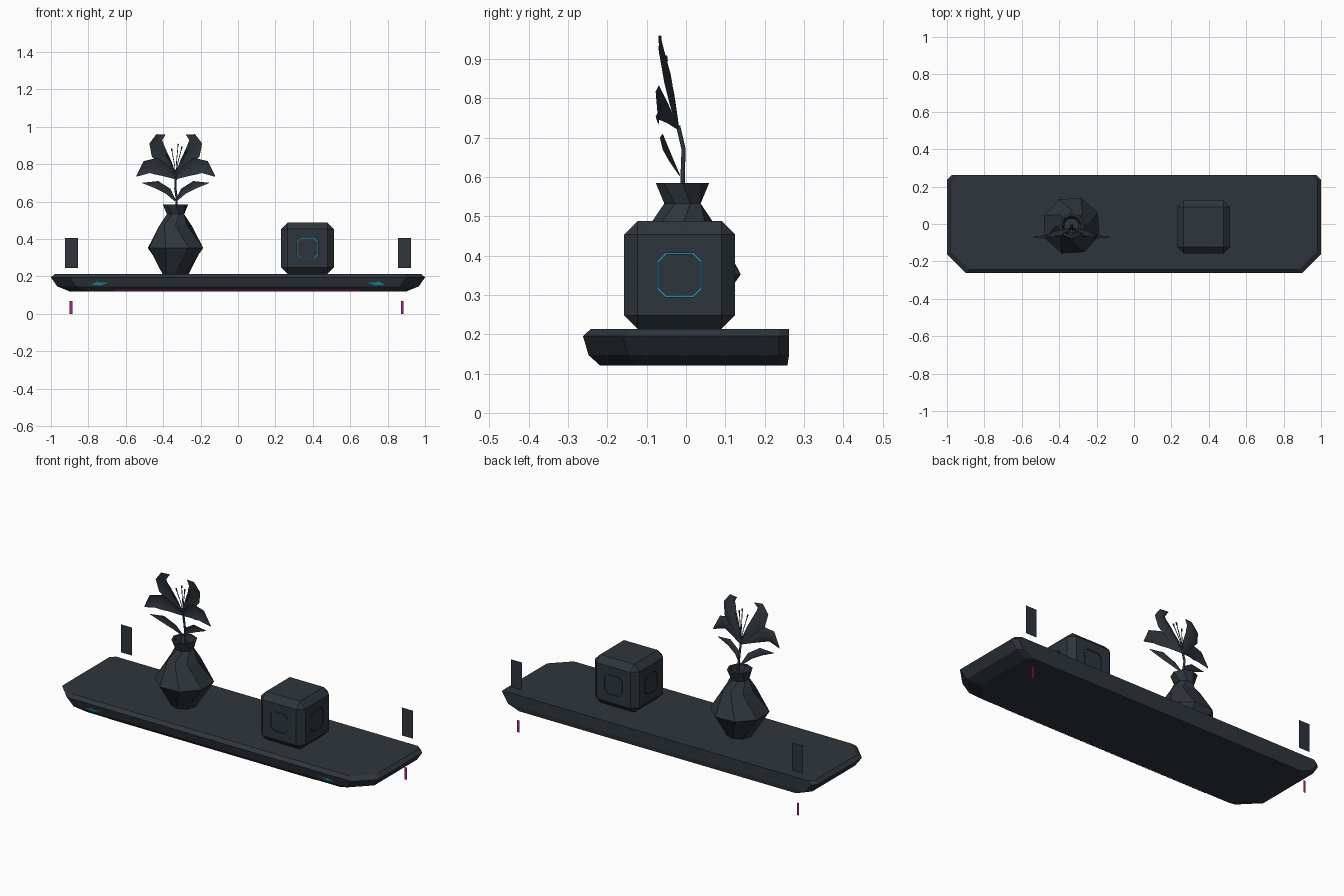
import bpy, bmesh, math
from mathutils import Vector, Matrix

cube = bpy.data.objects.get("Cube")
if cube:
    bpy.data.objects.remove(cube, do_unlink=True)


def material(name, rgb):
    m = bpy.data.materials.new(name)
    m.use_nodes = True
    m.diffuse_color = (*rgb, 1)
    bsdf = m.node_tree.nodes["Principled BSDF"]
    bsdf.inputs["Base Color"].default_value = (*rgb, 1)
    bsdf.inputs["Roughness"].default_value = 0.8
    return m


SLATE = material("dark slate", (0.027, 0.036, 0.044))
CYAN = material("cyan glow", (0.013, 0.28, 0.38))
MAGENTA = material("magenta", (0.40, 0.015, 0.26))


def add_mesh(name, verts, faces, mat):
    me = bpy.data.meshes.new(name)
    me.from_pydata([tuple(v) for v in verts], [], faces)
    me.materials.append(mat)
    ob = bpy.data.objects.new(name, me)
    bpy.context.scene.collection.objects.link(ob)
    return ob


def loft(name, rings, mat):
    """Join equal-length rings into a closed solid."""
    n = len(rings[0])
    verts = [v for r in rings for v in r]
    faces = [(k * n + i, k * n + (i + 1) % n, (k + 1) * n + (i + 1) % n, (k + 1) * n + i)
             for k in range(len(rings) - 1) for i in range(n)]
    faces += [tuple(reversed(range(n))), tuple(range(len(verts) - n, len(verts)))]
    ob = add_mesh(name, verts, faces, mat)
    bm = bmesh.new()
    bm.from_mesh(ob.data)
    bmesh.ops.recalc_face_normals(bm, faces=bm.faces)
    bm.to_mesh(ob.data)
    bm.free()
    return ob


# Shelf board: chamfered outline lofted through four heights
def shelf_ring(z, x, back, front, c=0.1, b=0.025):
    half = [(x - c, front), (x, front + c), (x, back - b), (x - b, back)]
    return [(px, py, z) for px, py in half] + [(-px, py, z) for px, py in reversed(half)]


loft("shelf", [shelf_ring(0.12, 0.90, 0.258, -0.218),
               shelf_ring(0.147, 0.967, 0.262, -0.248),
               shelf_ring(0.195, 1.0, 0.262, -0.262),
               shelf_ring(0.213, 0.98, 0.262, -0.243)], SLATE)

# Light strip under the front edge
add_mesh("light_strip", [(-0.66, -0.222, 0.1205), (0.65, -0.222, 0.1205),
                         (0.65, -0.233, 0.1305), (-0.66, -0.233, 0.1305)],
         [(0, 1, 2, 3)], MAGENTA)

# Arrow marks, wall plates and hanging tabs at both ends
ARROW = [(0.785, 0.156), (0.75, 0.174), (0.735, 0.167), (0.685, 0.169),
         (0.715, 0.16), (0.735, 0.152)]
for side, s in (("left", 1), ("right", -1)):
    pts = [(s * x, -0.25 - (z - 0.147) * 0.29, z) for x, z in ARROW]
    add_mesh(side + "_arrow_mark", pts, [tuple(range(len(pts)))[::-s]], CYAN)
    for part, cx, w, z0, z1, mat in (("_wall_plate", s * 0.89, 0.034, 0.246, 0.406, SLATE),
                                     ("_hanging_tab", s * 0.886 - 0.007, 0.007, 0, 0.07, MAGENTA)):
        add_mesh(side + part, [(cx - w, 0.262, z0), (cx + w, 0.262, z0),
                               (cx + w, 0.262, z1), (cx - w, 0.262, z1)],
                 [(0, 1, 2, 3)], mat)

# Storage block: bevelled cube
CENTRE, HALF = Vector((0.372, -0.0165, 0.351)), 0.141
bm = bmesh.new()
bmesh.ops.create_cube(bm, size=2)
bmesh.ops.scale(bm, vec=(HALF, HALF, 0.137), verts=bm.verts)
bmesh.ops.bevel(bm, geom=list(bm.edges), offset=0.034, segments=1, affect='EDGES')
bmesh.ops.translate(bm, vec=CENTRE, verts=bm.verts)
block_mesh = bpy.data.meshes.new("block")
bm.to_mesh(block_mesh)
bm.free()
block_mesh.materials.append(SLATE)
block = bpy.data.objects.new("block", block_mesh)
bpy.context.scene.collection.objects.link(block)


def octagon(turn, half, depth, c=0.02):
    """Octagon facing outward on one side of the block."""
    e = half - c
    flat = [(e, -half), (half, -e), (half, e), (e, half),
            (-e, half), (-half, e), (-half, -e), (-e, -half)]
    rot = Matrix.Rotation(turn, 3, 'Z')
    return [CENTRE + rot @ Vector((u, -HALF - depth, v)) for u, v in flat]


# Windows: cut a pocket, light its floor, fill with a slightly smaller panel
for i, side in enumerate(("front", "left", "back", "right")):
    a = i * math.pi / 2
    cutter = loft("window_cutter", [octagon(a, 0.056, -0.01), octagon(a, 0.056, 0.02)], SLATE)
    cutter.hide_render = True
    mod = block.modifiers.new("pocket", 'BOOLEAN')
    mod.operation, mod.solver, mod.object = 'DIFFERENCE', 'EXACT', cutter
    bpy.context.view_layer.objects.active = block
    bpy.ops.object.modifier_apply(modifier=mod.name)
    bpy.data.objects.remove(cutter, do_unlink=True)
    add_mesh(side + "_window_glow", octagon(a, 0.056, -0.009), [tuple(range(8))], CYAN)
    loft(side + "_window_panel", [octagon(a, 0.053, -0.0095), octagon(a, 0.053, -0.001)], SLATE)

# Faceted vase: eight sides, alternate rings twisted, hollow neck
VX, VY = -0.334, -0.009
PROFILE = [(0.07, 0.213, 0), (0.157, 0.352, 0.45), (0.085, 0.475, 0), (0.05, 0.533, 0.4),
           (0.068, 0.585, 0), (0.055, 0.585, 0), (0.04, 0.533, 0.4), (0.05, 0.48, 0)]
loft("vase", [[(VX + r * math.cos(t + math.pi * k / 4), VY + r * math.sin(t + math.pi * k / 4), z)
               for k in range(8)] for r, z, t in PROFILE], SLATE)


# Flower stem and stamens as thin tubes
def tube(name, points, radius):
    cu = bpy.data.curves.new(name, 'CURVE')
    cu.dimensions = '3D'
    cu.bevel_depth, cu.bevel_resolution, cu.use_fill_caps = radius, 1, True
    sp = cu.splines.new('POLY')
    sp.points.add(len(points) - 1)
    for p, co in zip(sp.points, points):
        p.co = (*co, 1)
    cu.materials.append(SLATE)
    ob = bpy.data.objects.new(name, cu)
    bpy.context.scene.collection.objects.link(ob)


HEART = Vector((-0.333, -0.02, 0.73))
tube("stem", [(-0.33, -0.009, 0.48), (-0.328, -0.008, 0.62), (-0.335, -0.006, 0.67), HEART], 0.006)
for i, (dx, dz) in enumerate(((-0.045, 0.11), (-0.02, 0.14), (0.012, 0.165), (0.03, 0.15), (0.055, 0.13))):
    tip = HEART + Vector((dx, -0.03, dz))
    tube(f"stamen_{i + 1}", [HEART, HEART + Vector((dx * 0.35, -0.012, dz * 0.5)), tip], 0.002)
    tube(f"anther_{i + 1}", [tip, tip + Vector((dx * 0.1, -0.002, 0.014))], 0.004)


# Petals and leaves: cupped sheets along a spine of (x, y, z, half width)
def petal(name, spine, s):
    pts = [Vector((HEART.x + s * x, y, z)) for x, y, z, _ in spine]
    verts = []
    for i, p in enumerate(pts):
        d = pts[min(i + 1, len(pts) - 1)] - pts[max(i - 1, 0)]
        across = Vector((-d.z, 0, d.x)).normalized()
        w = spine[i][3]
        verts += [p + across * w * k + Vector((0, -0.4 * w * abs(k) + 0.2 * w, 0)) for k in (-1, 0, 1)]
    faces = [(3 * i + k, 3 * i + k + 1, 3 * i + k + 4, 3 * i + k + 3)
             for i in range(len(pts) - 1) for k in (0, 1)]
    ob = add_mesh(name, verts, faces, SLATE)
    for poly in ob.data.polygons:
        poly.use_smooth = True


SPINES = {
    "upper_petal": [(0, -0.02, 0.727, 0.008), (0.048, -0.035, 0.80, 0.03), (0.09, -0.047, 0.86, 0.042),
                    (0.103, -0.06, 0.91, 0.038), (0.088, -0.066, 0.945, 0.022), (0.055, -0.063, 0.958, 0.001)],
    "middle_petal": [(0, -0.02, 0.727, 0.008), (0.055, -0.042, 0.765, 0.032), (0.105, -0.06, 0.79, 0.045),
                     (0.155, -0.07, 0.785, 0.036), (0.21, -0.07, 0.735, 0.002)],
    "leaf": [(0.003, -0.016, 0.605, 0.004), (0.04, -0.04, 0.655, 0.018),
             (0.10, -0.055, 0.69, 0.021), (0.178, -0.066, 0.70, 0.001)],
}
for name, spine in SPINES.items():
    petal("left_" + name, spine, 1)
    petal("right_" + name, spine, -1)
